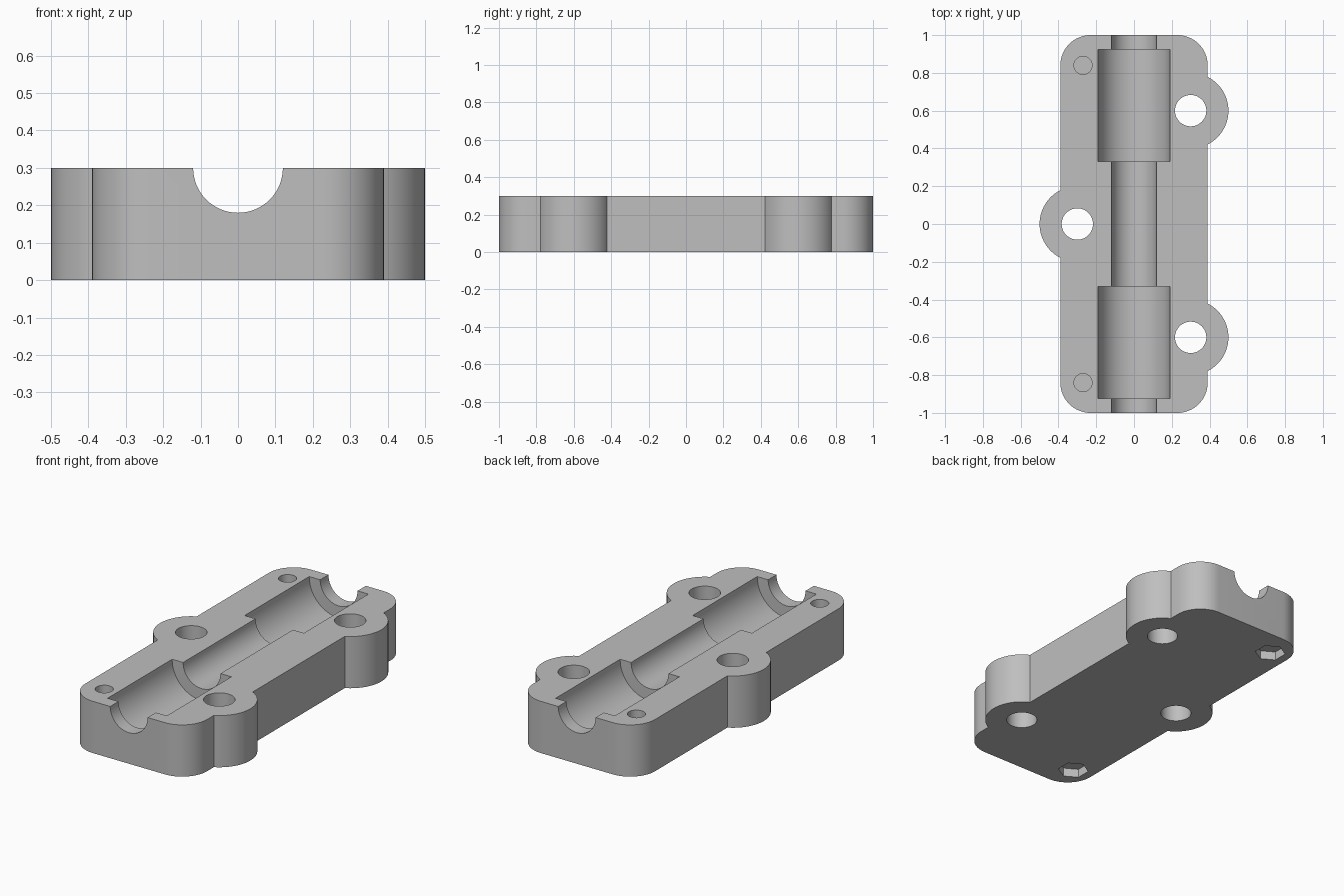
import bpy
import bmesh
from math import acos, cos, sin, pi, radians
from mathutils import Matrix

HEIGHT = 0.3
HALF_X, HALF_Y, CORNER = 0.39, 1.0, 0.16
BOSS_X, BOSS_R, BOLT_R = 0.3, 0.2, 0.083
BOSSES = [(BOSS_X, -0.6), (BOSS_X, 0.6), (-BOSS_X, 0)]

old = bpy.data.objects.get("Cube")
if old:
    bpy.data.objects.remove(old, do_unlink=True)

grey = bpy.data.materials.new("plain grey")
grey.use_nodes = True
colour = (0.52, 0.52, 0.52, 1)
grey.diffuse_color = colour
grey.node_tree.nodes["Principled BSDF"].inputs["Base Color"].default_value = colour


def to_object(name, bm):
    bmesh.ops.recalc_face_normals(bm, faces=bm.faces)
    mesh = bpy.data.meshes.new(name)
    bm.to_mesh(mesh)
    bm.free()
    mesh.materials.append(grey)
    obj = bpy.data.objects.new(name, mesh)
    bpy.context.collection.objects.link(obj)
    return obj


def arc(cx, cy, r, start, end, steps):
    angles = [start + (end - start) * i / steps for i in range(steps + 1)]
    return [(cx + r * cos(a), cy + r * sin(a)) for a in angles]


# Rounded block outline, counter-clockwise, with three screw ears
reach = acos((HALF_X - BOSS_X) / BOSS_R)
ix, iy = HALF_X - CORNER, HALF_Y - CORNER


def corner(sx, sy, start):
    return arc(sx * ix, sy * iy, CORNER, start, start + pi / 2, 16)


def ear(cx, cy):
    mid = 0 if cx > 0 else pi
    return arc(cx, cy, BOSS_R, mid - reach, mid + reach, 32)


outline = (corner(1, -1, -pi / 2) + ear(*BOSSES[0]) + ear(*BOSSES[1])
           + corner(1, 1, 0) + corner(-1, 1, pi / 2) + ear(*BOSSES[2])
           + corner(-1, -1, pi))
bm = bmesh.new()
base = bm.faces.new([bm.verts.new((x, y, 0)) for x, y in outline])
top = bmesh.ops.extrude_face_region(bm, geom=[base])
bmesh.ops.translate(bm, vec=(0, 0, HEIGHT),
                    verts=[v for v in top["geom"] if isinstance(v, bmesh.types.BMVert)])
block = to_object("bearing_block", bm)


def cut(name, radius, centre, length, axis="Z", sides=64):
    """Subtract a cylinder or prism centred on a point."""
    bm = bmesh.new()
    turn = Matrix.Rotation(pi / 2, 4, "X") if axis == "Y" else Matrix()
    bmesh.ops.create_cone(bm, cap_ends=True, segments=sides, radius1=radius,
                          radius2=radius, depth=length,
                          matrix=Matrix.Translation(centre) @ turn)
    cutter = to_object(name, bm)
    cutter.hide_render = True
    mod = block.modifiers.new(name, "BOOLEAN")
    mod.operation, mod.solver, mod.object = "DIFFERENCE", "EXACT", cutter
    bpy.context.view_layer.objects.active = block
    bpy.ops.object.modifier_apply(modifier=name)
    bpy.data.objects.remove(cutter, do_unlink=True)


# Rod channel and the two bearing seats
cut("rod_channel", 0.12, (0, 0, HEIGHT), 2.2, "Y")
for side in (-1, 1):
    cut("bearing_seat", 0.19, (0, side * 0.628, HEIGHT), 0.592, "Y", 80)

# Through holes in the ears
for x, y in BOSSES:
    cut("bolt_hole", BOLT_R, (x, y, HEIGHT / 2), 0.5, sides=48)

# Blind screw holes above shallow hexagonal nut pockets
for side in (-1, 1):
    cut("screw_hole", 0.048, (-0.27, side * 0.84, 0.26), 0.4, sides=32)
    cut("nut_pocket", 0.083, (-0.27, side * 0.84, 0), 0.1, sides=6)

# Smooth the curved walls and keep the rims sharp
bpy.ops.object.select_all(action="DESELECT")
block.select_set(True)
bpy.context.view_layer.objects.active = block
bpy.ops.object.shade_smooth_by_angle(angle=radians(30))
